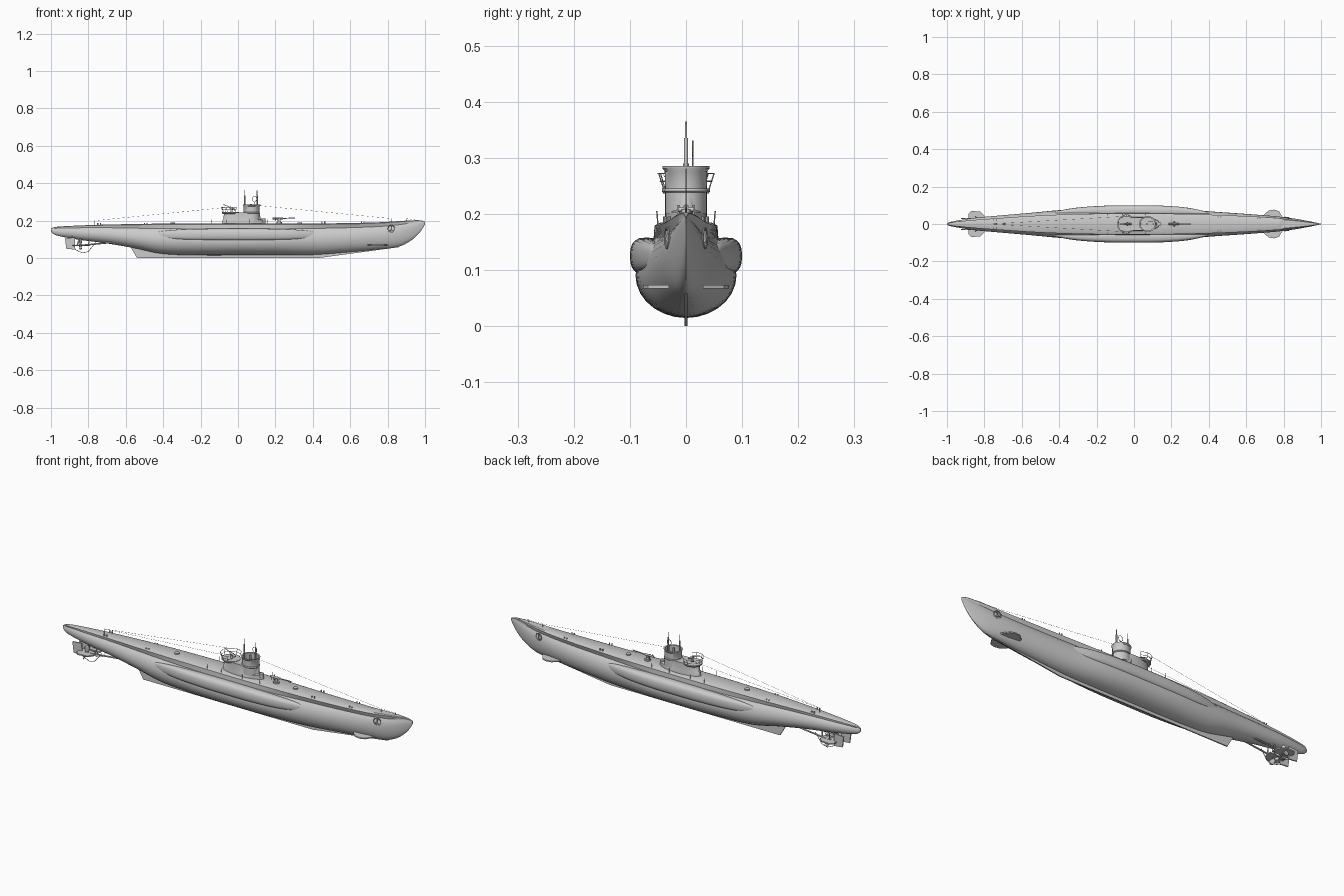
import bpy, bmesh, math
from mathutils import Vector, Matrix
from math import sin, cos, pi, radians


def finish(name, bm, angle=35):
    bmesh.ops.recalc_face_normals(bm, faces=bm.faces)
    me = bpy.data.meshes.new(name)
    bm.to_mesh(me)
    bm.free()
    ob = bpy.data.objects.new(name, me)
    bpy.context.collection.objects.link(ob)
    bpy.ops.object.select_all(action='DESELECT')
    ob.select_set(True)
    bpy.context.view_layer.objects.active = ob
    bpy.ops.object.shade_smooth_by_angle(angle=radians(angle))
    return ob


def loft(name, rings, angle=35, caps=True):
    bm = bmesh.new()
    vs = [[bm.verts.new(p) for p in r] for r in rings]
    n = len(rings[0])
    for a, b in zip(vs, vs[1:]):
        for i in range(n):
            bm.faces.new((a[i], a[(i + 1) % n], b[(i + 1) % n], b[i]))
    if caps:
        bm.faces.new(vs[0])
        bm.faces.new(vs[-1])
    return finish(name, bm, angle)


def rods(name, segs, r=0.001, sides=8):
    bm = bmesh.new()
    for s in segs:
        a, b = Vector(s[0]), Vector(s[1])
        d = b - a
        m = Matrix.Translation((a + b) / 2) @ d.to_track_quat('Z', 'Y').to_matrix().to_4x4()
        rr = s[2] if len(s) > 2 else r
        bmesh.ops.create_cone(bm, cap_ends=True, segments=sides, radius1=rr, radius2=rr,
                              depth=d.length, matrix=m)
    return finish(name, bm)


def path(pts):
    return list(zip(pts, pts[1:]))


def smooth(rows, sub=5):
    out = []
    for i in range(len(rows) - 1):
        p = [rows[max(0, min(len(rows) - 1, i + k))] for k in (-1, 0, 1, 2)]
        for j in range(sub):
            t = j / sub
            out.append([0.5 * (2 * b + (c - a) * t + (2 * a - 5 * b + 4 * c - d) * t * t
                               + (3 * b - a - 3 * c + d) * t ** 3) for a, b, c, d in zip(*p)])
    return out + [list(rows[-1])]


def oval(cx, rx, ry, z, n=40, cy=0):
    return [(cx + rx * cos(2 * pi * i / n), cy + ry * sin(2 * pi * i / n), z) for i in range(n)]


def plate(name, pts, axis, pos, thick):
    def at(u, v, k):
        return (u, k, v) if axis == 'y' else (u, v, k)
    return loft(name, [[at(u, v, pos + k * thick / 2) for u, v in pts] for k in (-1, 1)])


# Hull: x, deck z, bottom z, deck half width, body half width, z of widest point
stations = [(-1, .157, .142, .002, .003, .148), (-.97, .167, .121, .010, .014, .142),
            (-.85, .174, .098, .022, .033, .135), (-.7, .179, .078, .033, .047, .125),
            (-.55, .182, .052, .043, .060, .110), (-.4, .184, .022, .050, .074, .098),
            (-.2, .185, .015, .055, .087, .092), (0, .185, .015, .056, .090, .090),
            (.2, .185, .015, .055, .086, .092), (.4, .185, .017, .050, .068, .098),
            (.6, .187, .032, .042, .054, .108), (.75, .191, .046, .033, .042, .118),
            (.85, .197, .058, .023, .030, .132), (.92, .201, .090, .014, .018, .155),
            (.97, .202, .135, .006, .008, .177), (1, .195, .180, .001, .001, .188)]


def hull_ring(x, zt, zb, d, w, zm):
    h = zt - zm
    half = [(d * .8, zt), (d, zt - .06 * h)]
    half += [(w * cos(radians(a)), zm + .9 * h * sin(radians(a))) for a in (50, 38, 26, 13, 0)]
    half += [(w * cos(radians(a)), zm - (zm - zb) * sin(radians(a))) for a in range(12, 90, 13)]
    return [(x, y, z) for y, z in half] + [(x, 0, zb)] + [(x, -y, z) for y, z in reversed(half)]


loft("hull", [hull_ring(*s) for s in smooth(stations)])
plate("keel", [(-.575, .06), (-.54, 0), (.43, 0), (.86, .058), (.4, .05), (-.4, .05)], 'y', 0, .006)

# Side tanks: x, centre y, section half width, section half height
tank = [(-.45, .055, .003, .006), (-.41, .060, .010, .018), (-.3, .068, .020, .028),
        (-.15, .070, .028, .032), (0, .070, .030, .033), (.15, .070, .028, .032),
        (.28, .066, .022, .028), (.38, .056, .012, .020), (.42, .050, .004, .008)]
for side, s in (("left", 1), ("right", -1)):
    rings = []
    for x, y, a, b in smooth(tank):
        ring = []
        for i in range(20):
            c, n = cos(2 * pi * i / 20), sin(2 * pi * i / 20)
            ring.append((x, s * (y + a * math.copysign(abs(c) ** .7, c)),
                         .125 + b * math.copysign(abs(n) ** .8, n)))
        rings.append(ring)
    loft(side + "_side_tank", rings, 50)

    # Diving planes, rudders, shafts and propellers
    plate(side + "_bow_plane", [(.69, s * .03), (.695, s * .05), (.72, s * .072), (.75, s * .077),
                                (.775, s * .068), (.80, s * .03)], 'z', .07, .006)
    plate(side + "_stern_plane", [(-.885, s * .006), (-.885, s * .055), (-.87, s * .07), (-.82, s * .066),
                                  (-.80, s * .045), (-.795, s * .006)], 'z', .068, .006)
    plate(side + "_rudder", [(-.925, .105), (-.918, .05), (-.87, .045), (-.872, .11)], 'y', s * .03, .006)
    rods(side + "_propeller_shaft", [((-.66, s * .026, .085), (-.845, s * .03, .067), .004),
                                     ((-.85, s * .03, .067), (-.835, s * .03, .067), .007),
                                     ((-.80, s * .03, .071), (-.79, s * .012, .115), .003),
                                     ((-.89, s * .03, .1), (-.885, s * .008, .135), .003),
                                     ((-.86, s * .006, .068), (-.84, s * .006, .12), .004)])
    bm = bmesh.new()
    for k in range(3):
        m = (Matrix.Translation((-.842, s * .03, .067)) @ Matrix.Rotation(k * 2 * pi / 3, 4, 'X')
             @ Matrix.Translation((0, 0, .02)) @ Matrix.Rotation(s * .6, 4, 'Z')
             @ Matrix.Diagonal((.003, .012, .019, 1)))
        bmesh.ops.create_uvsphere(bm, u_segments=12, v_segments=8, radius=1, matrix=m)
    finish(side + "_propeller", bm)
    rods(side + "_propeller_guard", path([(-.76, s * .028, .085), (-.80, s * .03, .035), (-.83, s * .03, .027),
                                          (-.87, s * .03, .045)]), .0015)

    # Anchor recess ring and anchor
    ring = [(.82 + .018 * cos(t * pi / 10), s * (.0335 - .016 * cos(t * pi / 10) / 4.5),
             .157 + .018 * sin(t * pi / 10)) for t in range(21)]
    rods(side + "_anchor_ring", path(ring), .002)
    rods(side + "_anchor", [((.82, s * .033, .17), (.82, s * .035, .145), .003),
                            ((.81, s * .036, .15), (.83, s * .033, .146), .003)])

    # Deck stanchions beside the tower and mooring bollards
    rods(side + "_deck_stanchions", [((x, s * .05, .18), (x, s * .052, .205)) for x in (-.14, -.06, .06, .16)], .0012)
    rods(side + "_bollards", [((x + e, s * y, .172), (x + e, s * y, .195 if x > 0 else .187), .003)
                              for x, y in ((-.75, .022), (-.5, .036), (.45, .038), (.66, .03)) for e in (0, .014)])

# Conning tower base, gun platform and bridge bulwark
loft("tower_base", [oval(.028, .113, .038, .18), oval(.028, .111, .037, .203), oval(.022, .100, .036, .207),
                    oval(.020, .095, .036, .243)])
loft("gun_platform", [oval(-.04, .043, .040, .236), oval(-.04, .046, .043, .240), oval(-.04, .046, .043, .245)])
loft("bridge", [oval(.073, .043, .037, .2), oval(.073, .043, .037, .238), oval(.073, .046, .040, .241),
                oval(.073, .043, .037, .245), oval(.073, .043, .038, .276), oval(.073, .046, .042, .281),
                oval(.073, .046, .042, .285), oval(.073, .039, .035, .284), oval(.073, .039, .035, .252)])
rods("compass_housing", [((.135, 0, .18), (.135, 0, .212), .011)], sides=20)

# Flared railing around the gun platform
rail = []
arc = [radians(a) for a in range(50, 311, 13)]
for z, r in ((.258, .046), (.272, .050)):
    rail += path([(-.04 + r * cos(a), r * sin(a), z) for a in arc])
rail += [((-.04 + .041 * cos(a), .041 * sin(a), .244), (-.04 + .05 * cos(a), .05 * sin(a), .272)) for a in arc[::3]]
rods("platform_railing", rail, .0011, 6)

# Anti-aircraft gun
rods("platform_gun", [((-.035, 0, .243), (-.035, 0, .262), .006), ((-.015, 0, .258), (-.045, 0, .272), .005),
                      ((-.045, 0, .272), (-.078, 0, .287), .0018), ((-.035, -.012, .264), (-.035, .012, .264), .003)], sides=12)
# Deck gun
rods("deck_gun", [((.22, 0, .18), (.22, 0, .192), .015), ((.22, 0, .19), (.22, 0, .208), .008),
                  ((.185, 0, .212), (.24, 0, .212), .005), ((.24, 0, .212), (.305, 0, .214), .0025),
                  ((.215, -.014, .208), (.215, .014, .208), .004), ((.2, -.014, .2), (.2, -.014, .216), .002),
                  ((.2, .014, .2), (.2, .014, .216), .002)], sides=12)

# Periscopes and direction-finder loop
rods("periscopes", [((.036, 0, .24), (.036, 0, .335), .004), ((.036, 0, .335), (.036, 0, .365), .002),
                    ((.102, 0, .25), (.102, 0, .335), .004), ((.102, 0, .335), (.102, 0, .362), .002),
                    ((.07, 0, .25), (.07, 0, .29), .005)], sides=12)
loop = [(.088 + .012 * cos(t * pi / 10), .012, .316 + .014 * sin(t * pi / 10)) for t in range(21)]
rods("direction_finder", path(loop) + [((.088, .012, .25), (.088, .012, .302), .0015)], .0012)

# Hatches, rigging wires and their posts
rods("deck_hatches", [((x, 0, .175), (x, 0, .19), .012) for x in (-.35, .33)], sides=20)
wires = path([(.975, 0, .2), (.9, 0, .211), (.82, 0, .211), (.115, 0, .28)])
for s in (1, -1):
    wires += [((-.765, 0, .2), (-.07, s * .04, .27))]
rods("rigging_wires", wires, .0005, 5)
rods("rigging_posts", [((-.765, 0, .172), (-.765, 0, .202)), ((.9, 0, .195), (.9, 0, .212)),
                       ((.82, 0, .19), (.82, 0, .212))], .0015)
